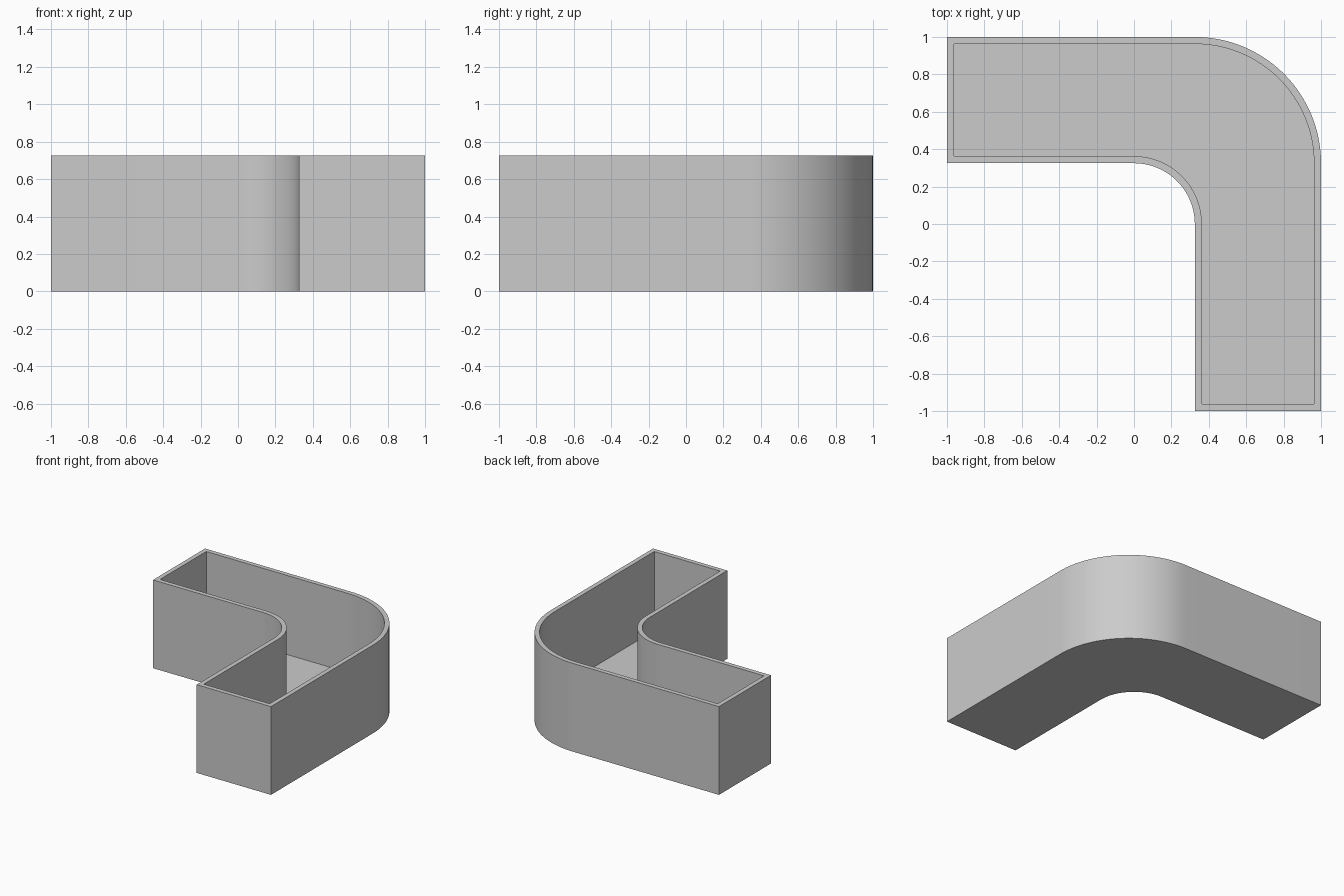
import bpy
import bmesh
from math import sin, cos, pi, radians

if "Cube" in bpy.data.objects:
    bpy.data.objects.remove(bpy.data.objects["Cube"])

HEIGHT, FLOOR, WALL = 0.725, 0.075, 0.0375
BEND = 0.325      # inner bend radius, also the inner face position
STEPS = 32

grey = bpy.data.materials.new("plain_grey")
grey.use_nodes = True
colour = (0.6, 0.6, 0.6, 1)
grey.diffuse_color = colour
grey.node_tree.nodes["Principled BSDF"].inputs["Base Color"].default_value = colour


def rail(centre, radius, end):
    """Straight run, quarter bend, straight run."""
    angles = [pi / 2 * (1 - i / STEPS) for i in range(STEPS + 1)]
    arc = [(centre + radius * cos(a), centre + radius * sin(a)) for a in angles]
    return [(end, arc[0][1])] + arc + [(arc[-1][0], end)]


def rails(inset):
    """Outer and inner sides of the L shape, moved inward by inset."""
    end = -1 + inset
    return rail(BEND, 1 - BEND - inset, end), rail(0, BEND + inset, end)


bm = bmesh.new()


def add_level(inset, z):
    return [[bm.verts.new((x, y, z)) for x, y in side] for side in rails(inset)]


def strip(a, b):
    for i in range(len(a) - 1):
        bm.faces.new((a[i], a[i + 1], b[i + 1], b[i]))


def loop(level):
    outer, inner = level
    ring = outer + inner[::-1]
    return ring + ring[:1]


# Underside, outer wall, rim, inner wall and floor
bottom = add_level(0, 0)
top = add_level(0, HEIGHT)
rim = add_level(WALL, HEIGHT)
floor = add_level(WALL, FLOOR)
strip(*bottom)
for low, high in ((bottom, top), (top, rim), (rim, floor)):
    strip(loop(low), loop(high))
strip(*floor)
bmesh.ops.recalc_face_normals(bm, faces=bm.faces)

mesh = bpy.data.meshes.new("corner_planter")
bm.to_mesh(mesh)
bm.free()
mesh.materials.append(grey)
planter = bpy.data.objects.new("corner_planter", mesh)
bpy.context.collection.objects.link(planter)

# Smooth bends with crisp edges
bpy.ops.object.select_all(action="DESELECT")
planter.select_set(True)
bpy.context.view_layer.objects.active = planter
bpy.ops.object.shade_smooth_by_angle(angle=radians(30))
